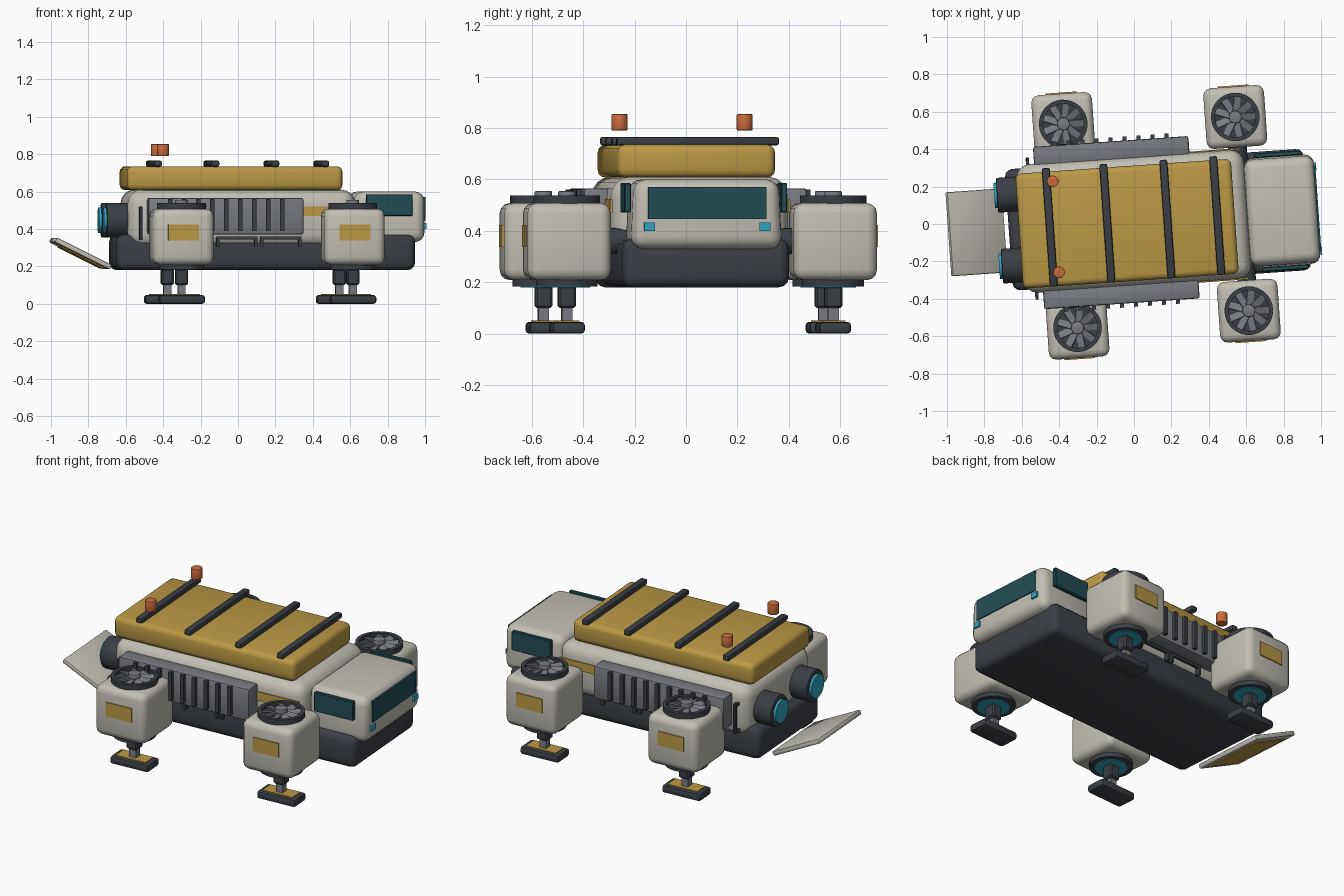
import bpy, bmesh
from math import radians, pi, cos, sin
from mathutils import Matrix, Vector

if "Cube" in bpy.data.objects:
    bpy.data.objects.remove(bpy.data.objects["Cube"], do_unlink=True)

# The whole craft is yawed slightly about the vertical axis
FRAME = Matrix.Rotation(radians(4), 4, 'Z') @ Matrix.Translation((0, 0.014, 0))


def material(name, r, g, b):
    m = bpy.data.materials.new(name)
    m.use_nodes = True
    m.diffuse_color = (r, g, b, 1)
    m.node_tree.nodes["Principled BSDF"].inputs["Base Color"].default_value = (r, g, b, 1)
    return m


LIGHT = material("warm white", 0.54, 0.52, 0.46)
YELLOW = material("ochre yellow", 0.50, 0.32, 0.06)
DARK = material("charcoal", 0.043, 0.050, 0.060)
GREY = material("steel grey", 0.19, 0.20, 0.22)
GLASS = material("dark teal glass", 0.016, 0.075, 0.09)
CYAN = material("cyan glow", 0.03, 0.38, 0.53)
ORANGE = material("beacon orange", 0.60, 0.15, 0.045)


def finish(name, bm, mat, loc, rot=None):
    mesh = bpy.data.meshes.new(name)
    bm.to_mesh(mesh)
    bm.free()
    mesh.materials.append(mat)
    ob = bpy.data.objects.new(name, mesh)
    bpy.context.collection.objects.link(ob)
    ob.matrix_world = FRAME @ Matrix.Translation(loc) @ (rot or Matrix())
    bpy.ops.object.select_all(action='DESELECT')
    ob.select_set(True)
    bpy.context.view_layer.objects.active = ob
    bpy.ops.object.shade_smooth_by_angle(angle=radians(35))
    return ob


def box(name, mat, loc, size, bevel=0.0, segments=3, rot=None, taper=1.0):
    bm = bmesh.new()
    bmesh.ops.create_cube(bm, size=1)
    for v in bm.verts:
        v.co = Vector(a * b for a, b in zip(v.co, size))
        if v.co.z > 0:
            v.co.y *= taper
    if bevel:
        bmesh.ops.bevel(bm, geom=bm.edges[:], offset=bevel, segments=segments,
                        profile=0.5, affect='EDGES')
    return finish(name, bm, mat, loc, rot)


def cylinder(name, mat, loc, radius, depth, axis='Z', bevel=0.0, sides=32):
    bm = bmesh.new()
    bmesh.ops.create_cone(bm, cap_ends=True, segments=sides, radius1=radius,
                          radius2=radius, depth=depth)
    if bevel:
        rims = [e for e in bm.edges if abs(e.verts[0].co.z - e.verts[1].co.z) < 1e-5]
        bmesh.ops.bevel(bm, geom=rims, offset=bevel, segments=2, profile=0.5, affect='EDGES')
    turn = {'Z': Matrix(), 'X': Matrix.Rotation(pi / 2, 4, 'Y'),
            'Y': Matrix.Rotation(pi / 2, 4, 'X')}[axis]
    return finish(name, bm, mat, loc, turn)


def ring(name, mat, loc, outer, inner, height):
    """Flat-topped annulus with a square section."""
    bm = bmesh.new()
    half = height / 2
    section = [(inner, -half), (outer, -half), (outer, half), (inner, half)]
    loops = []
    for i in range(32):
        a = 2 * pi * i / 32
        loops.append([bm.verts.new((r * cos(a), r * sin(a), z)) for r, z in section])
    for i in range(32):
        p, q = loops[i], loops[(i + 1) % 32]
        for k in range(4):
            n = (k + 1) % 4
            bm.faces.new((p[k], q[k], q[n], p[n]))
    bmesh.ops.recalc_face_normals(bm, faces=bm.faces[:])
    return finish(name, bm, mat, loc)


# Hull, body, cab and roof cargo
box("lower_hull", DARK, (0.13, 0, 0.275), (1.6, 0.65, 0.19), 0.04)
box("body", LIGHT, (0, 0, 0.455), (1.22, 0.69, 0.31), 0.075, 4)
box("cab", LIGHT, (0.795, 0, 0.465), (0.375, 0.59, 0.27), 0.05, 4, taper=0.96)
box("roof_cargo", YELLOW, (-0.037, -0.01, 0.671), (1.155, 0.615, 0.128), 0.03)
for i, x in enumerate((-0.45, -0.142, 0.18, 0.447)):
    box(f"roof_strap_{i}", DARK, (x, 0, 0.749), (0.042, 0.635, 0.033), 0.01, 2)

# Cab front
box("windshield", GLASS, (0.984, 0, 0.508), (0.01, 0.46, 0.125))

# Tail ramp, raised toward the rear
tilt = Matrix.Rotation(radians(26.5), 4, 'Y')
box("tail_ramp", LIGHT, (-0.843, 0, 0.268), (0.33, 0.45, 0.028), 0.008, 2, tilt)
under = Vector((-0.843, 0, 0.268)) + tilt @ Vector((0.01, 0, -0.016))
box("ramp_underside_panel", YELLOW, under, (0.25, 0.36, 0.008), rot=tilt)


def pod(prefix, x, side, reach):
    """Lift pod with top fan, glowing nozzle and landing foot."""
    y = side * reach
    box(prefix + "_pod", LIGHT, (x, y, 0.358), (0.325, 0.325, 0.3), 0.04)
    box(prefix + "_pod_badge", YELLOW, (x, side * (reach + 0.164), 0.38), (0.165, 0.009, 0.085))
    cylinder(prefix + "_pod_arm", DARK, (x, side * 0.34, 0.36), 0.05, 0.16, 'Y')
    # Fan
    ring(prefix + "_fan_ring", DARK, (x, y, 0.52), 0.13, 0.108, 0.036)
    cylinder(prefix + "_fan_bed", DARK, (x, y, 0.51), 0.112, 0.014)
    for i in range(9):
        a = 2 * pi * i / 9
        spin = Matrix.Rotation(a, 4, 'Z') @ Matrix.Rotation(radians(20), 4, 'X')
        box(f"{prefix}_fan_blade_{i}", GREY, (x + 0.07 * cos(a), y + 0.07 * sin(a), 0.523),
            (0.078, 0.036, 0.008), rot=spin)
    cylinder(prefix + "_fan_hub", GREY, (x, y, 0.535), 0.034, 0.04, bevel=0.005)
    # Nozzle
    ring(prefix + "_nozzle_ring", DARK, (x, y, 0.198), 0.12, 0.085, 0.03)
    cylinder(prefix + "_nozzle_glow", CYAN, (x, y, 0.195), 0.09, 0.03)
    # Landing leg
    box(prefix + "_leg_sleeve", DARK, (x, y, 0.143), (0.068, 0.068, 0.085), 0.008, 1)
    box(prefix + "_leg_piston", GREY, (x, y, 0.075), (0.042, 0.042, 0.08))
    box(prefix + "_foot", DARK, (x, y, 0.023), (0.245, 0.125, 0.046), 0.014, 2)
    box(prefix + "_foot_tread", YELLOW, (x, y, 0.047), (0.19, 0.085, 0.008))


# Everything that repeats on both sides
for name, s in (("left", 1), ("right", -1)):
    pod(name + "_rear", -0.34, s, 0.546)
    pod(name + "_front", 0.58, s, 0.519)
    box(name + "_side_window", GLASS, (0.79, s * 0.305, 0.528), (0.25, 0.024, 0.115), 0.004, 1)
    box(name + "_headlight", CYAN, (0.983, s * 0.225, 0.416), (0.02, 0.042, 0.032))
    cylinder(name + "_beacon", ORANGE, (-0.418, s * 0.244, 0.822), 0.031, 0.063, bevel=0.003, sides=20)
    # Rear thrusters
    cylinder(name + "_thruster", DARK, (-0.65, s * 0.19, 0.447), 0.093, 0.14, 'X', 0.008)
    cylinder(name + "_thruster_glow", CYAN, (-0.72, s * 0.19, 0.447), 0.068, 0.03, 'X')
    # Radiator with vertical fins
    box(name + "_radiator", GREY, (-0.094, s * 0.385, 0.468), (0.833, 0.1, 0.195), 0.012, 2)
    for i in range(9):
        box(f"{name}_radiator_fin_{i}", DARK, (-0.094 + 0.075 * (i - 4), s * 0.44, 0.475),
            (0.022, 0.032, 0.17))
    box(name + "_body_stripe", YELLOW, (0.42, s * 0.347, 0.495), (0.34, 0.009, 0.052))
    # Grab rails below the radiator and an upright handle at the tail
    for k, x in enumerate((-0.03, 0.205)):
        box(f"{name}_grab_rail_{k}", DARK, (x, s * 0.36, 0.352), (0.22, 0.016, 0.016))
        for e in (-0.102, 0.102):
            box(f"{name}_rail_post_{k}", DARK, (x + e, s * 0.354, 0.33), (0.016, 0.028, 0.05))
    box(name + "_tail_handle", DARK, (-0.545, s * 0.372, 0.43), (0.018, 0.018, 0.18), 0.004, 1)
    for z in (0.35, 0.51):
        box(name + "_handle_mount", DARK, (-0.545, s * 0.355, z), (0.018, 0.035, 0.018))
